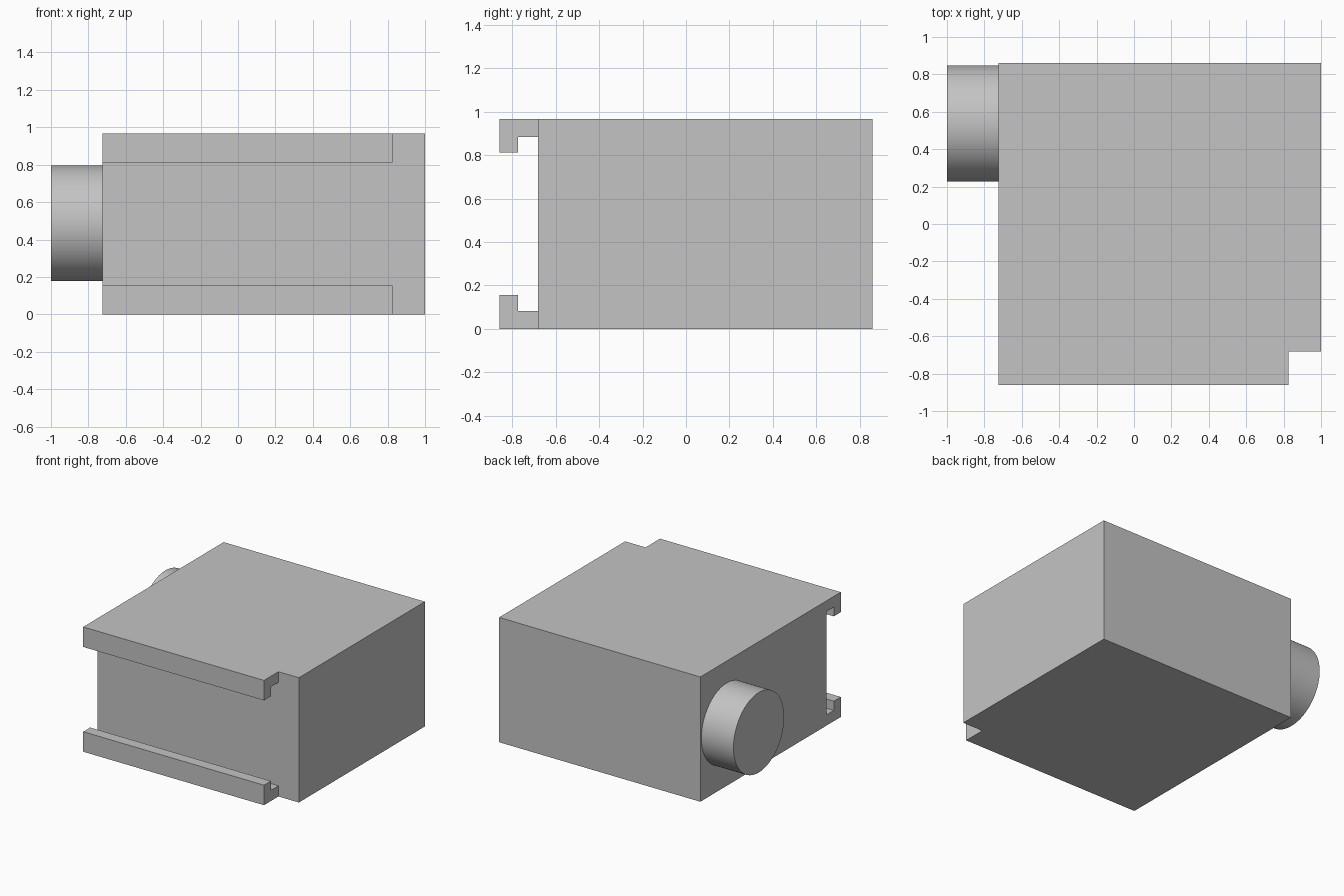
import bpy
import bmesh
from math import pi
from mathutils import Matrix

cube = bpy.data.objects.get("Cube")
if cube:
    bpy.data.objects.remove(cube, do_unlink=True)

GREY = (0.55, 0.55, 0.55, 1)
grey = bpy.data.materials.new("plain grey")
grey.use_nodes = True
grey.diffuse_color = GREY
grey.node_tree.nodes["Principled BSDF"].inputs["Base Color"].default_value = GREY

LEFT, RIGHT, RAIL_END = -0.725, 1.0, 0.825
FRONT, BODY_FRONT, BACK = -0.86, -0.683, 0.86
HEIGHT = 0.967


def finish(name, bm):
    bmesh.ops.recalc_face_normals(bm, faces=bm.faces)
    mesh = bpy.data.meshes.new(name)
    bm.to_mesh(mesh)
    bm.free()
    mesh.materials.append(grey)
    obj = bpy.data.objects.new(name, mesh)
    bpy.context.collection.objects.link(obj)
    return obj


def extrude_x(name, profile, x0, x1):
    """Sweep a closed (y, z) profile along x."""
    bm = bmesh.new()
    face = bm.faces.new([bm.verts.new((x0, y, z)) for y, z in profile])
    swept = bmesh.ops.extrude_face_region(bm, geom=[face])["geom"]
    verts = [v for v in swept if isinstance(v, bmesh.types.BMVert)]
    bmesh.ops.translate(bm, verts=verts, vec=(x1 - x0, 0, 0))
    return finish(name, bm)


# Main body with both hooked rails in one profile
LIP_BACK, ARM, LIP = -0.775, 0.083, 0.155
lower = [(BACK, 0), (FRONT, 0), (FRONT, LIP), (LIP_BACK, LIP),
         (LIP_BACK, ARM), (BODY_FRONT, ARM)]
upper = [(y, HEIGHT - z) for y, z in reversed(lower)]
extrude_x("body_with_rails", lower + upper, LEFT, RAIL_END)

# Plain end section beyond the rails
end = [(BODY_FRONT, 0), (BACK, 0), (BACK, HEIGHT), (BODY_FRONT, HEIGHT)]
body = bpy.data.objects["body_with_rails"]
end_block = extrude_x("body_end", end, RAIL_END, RIGHT)

# Fuse the sections and remove the seam
bm = bmesh.new()
bm.from_mesh(body.data)
bm.from_mesh(end_block.data)
bpy.data.objects.remove(end_block, do_unlink=True)
union_faces = [f for f in bm.faces
               if abs(f.calc_center_median().x - RAIL_END) < 1e-4
               and abs(f.normal.x) > 0.9]
bmesh.ops.delete(bm, geom=union_faces, context="FACES_ONLY")
bmesh.ops.remove_doubles(bm, verts=bm.verts, dist=1e-4)
# Close the exposed rail ends
for z_side in (0, HEIGHT):
    near = [v for v in bm.verts if abs(v.co.x - RAIL_END) < 1e-4
            and v.co.y < BODY_FRONT + 0.01 and abs(v.co.z - z_side) < 0.2]
    path = [(BODY_FRONT, 0), (FRONT, 0), (FRONT, LIP), (LIP_BACK, LIP),
            (LIP_BACK, ARM), (BODY_FRONT, ARM)]
    ring = [min(near, key=lambda v: abs(v.co.y - y) + abs(abs(v.co.z - z_side) - z))
            for y, z in path]
    bm.faces.new(ring)
bmesh.ops.recalc_face_normals(bm, faces=bm.faces)
bm.to_mesh(body.data)
bm.free()

# Round side knob
bm = bmesh.new()
bmesh.ops.create_cone(bm, cap_ends=True, segments=96, radius1=0.31, radius2=0.31,
                      depth=LEFT + 1,
                      matrix=Matrix.Translation(((LEFT - 1) / 2, 0.537, 0.487))
                      @ Matrix.Rotation(pi / 2, 4, "Y"))
knob = finish("side_knob", bm)
bpy.ops.object.select_all(action="DESELECT")
knob.select_set(True)
bpy.context.view_layer.objects.active = knob
bpy.ops.object.shade_smooth_by_angle()
